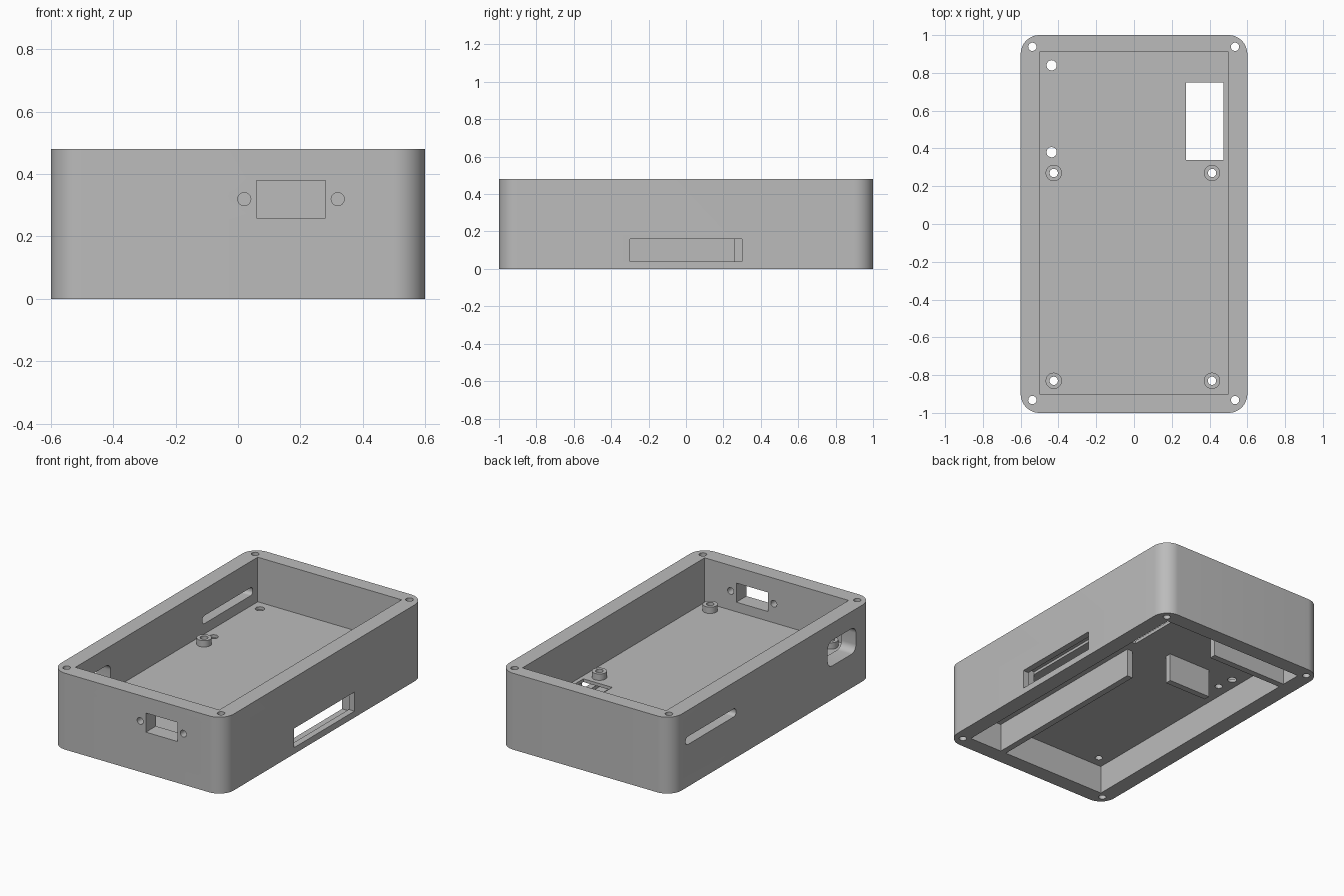
import bpy, bmesh, math

cube = bpy.data.objects.get("Cube")
if cube:
    bpy.data.objects.remove(cube, do_unlink=True)

grey = bpy.data.materials.new("plain_grey")
grey.use_nodes = True
GREY = (0.5, 0.5, 0.5, 1.0)
grey.diffuse_color = GREY
grey.node_tree.nodes["Principled BSDF"].inputs["Base Color"].default_value = GREY


def rect(a0, a1, b0, b1, r=0.0, n=8):
    """Rectangle outline, with rounded corners when r > 0."""
    if r == 0:
        return [(a0, b0), (a1, b0), (a1, b1), (a0, b1)]
    corners = [(a1 - r, b1 - r), (a0 + r, b1 - r), (a0 + r, b0 + r), (a1 - r, b0 + r)]
    return [(ca + r * math.cos((q + i / n) * math.pi / 2),
             cb + r * math.sin((q + i / n) * math.pi / 2))
            for q, (ca, cb) in enumerate(corners) for i in range(n + 1)]


def circle(a, b, r, n=32):
    return [(a + r * math.cos(2 * math.pi * i / n), b + r * math.sin(2 * math.pi * i / n))
            for i in range(n)]


PLACE = {"x": lambda a, b, c: (c, a, b),
         "y": lambda a, b, c: (a, c, b),
         "z": lambda a, b, c: (a, b, c)}


def prism(name, outline, lo, hi, axis="z"):
    """Extrude an outline along an axis from lo to hi."""
    bm = bmesh.new()
    place = PLACE[axis]
    face = bm.faces.new([bm.verts.new(place(a, b, lo)) for a, b in outline])
    ext = bmesh.ops.extrude_face_region(bm, geom=[face])
    verts = [g for g in ext["geom"] if isinstance(g, bmesh.types.BMVert)]
    bmesh.ops.translate(bm, verts=verts, vec=place(0, 0, hi - lo))
    bmesh.ops.recalc_face_normals(bm, faces=bm.faces)
    mesh = bpy.data.meshes.new(name)
    bm.to_mesh(mesh)
    bm.free()
    mesh.materials.append(grey)
    ob = bpy.data.objects.new(name, mesh)
    bpy.context.scene.collection.objects.link(ob)
    return ob


def cut(target, outline, lo, hi, axis="z"):
    """Subtract a prism from the target and discard the cutter."""
    cutter = prism("cutter", outline, lo, hi, axis)
    cutter.hide_render = True
    mod = target.modifiers.new("cut", "BOOLEAN")
    mod.operation, mod.solver, mod.object = "DIFFERENCE", "EXACT", cutter
    bpy.context.view_layer.objects.active = target
    bpy.ops.object.modifier_apply(modifier=mod.name)
    bpy.data.objects.remove(cutter, do_unlink=True)


# Case shell: rounded block, hollow above and below a thin middle floor
shell = prism("case_shell", rect(-0.6, 0.6, -1, 1, 0.1, 12), 0, 0.48)
cut(shell, rect(-0.5, 0.5, -0.9, 0.91), 0.2, 0.6)
cut(shell, rect(-0.5, 0.5, -0.9, 0.905), -0.1, 0.18)

# Screw holes through the four corners
for x in (-0.538, 0.535):
    for y in (-0.932, 0.938):
        cut(shell, circle(x, y, 0.022), -0.1, 0.6)

# Floor openings: cable window, two round holes
cut(shell, rect(0.275, 0.475, 0.34, 0.75), 0.1, 0.3)
for y in (0.38, 0.84):
    cut(shell, circle(-0.436, y, 0.027), 0.1, 0.3)

# Front socket opening with its two screw holes
cut(shell, rect(0.06, 0.28, 0.26, 0.38), -1.1, -0.85, "y")
for x in (0.02, 0.32):
    cut(shell, circle(x, 0.32, 0.021), -1.1, -0.85, "y")

# Left side slot, with a wider pocket on its inner side
cut(shell, rect(-0.3, 0.3, 0.04, 0.16), 0.45, 0.7, "x")
cut(shell, rect(-0.32, 0.32, 0.02, 0.197), 0.499, 0.56, "x")

# Right side: long narrow slot and rounded plug opening
cut(shell, rect(0.36, 0.86, 0.265, 0.315, 0.022), -0.7, -0.45, "x")
cut(shell, rect(-0.83, -0.55, 0.212, 0.372, 0.045), -0.7, -0.45, "x")

# Board standoffs, bored through the floor
parts = [shell]
for side, x in (("right", -0.425), ("left", 0.413)):
    for end, y in (("front", -0.83), ("back", 0.27)):
        cut(shell, circle(x, y, 0.022), 0.1, 0.3)
        post = prism(f"standoff_{end}_{side}", circle(x, y, 0.043), 0.2, 0.24)
        cut(post, circle(x, y, 0.022), 0.1, 0.3)
        parts.append(post)

# Divider walls in the lower compartment
parts += [prism("divider_long", rect(0.23, 0.27, -0.9, 0.26), 0, 0.18),
          prism("divider_middle", rect(-0.26, 0.04, 0.34, 0.38), 0, 0.18),
          prism("divider_back", rect(-0.5, 0.03, 0.735, 0.775), 0, 0.18)]

# Smooth the round walls, keep the edges crisp
bpy.ops.object.select_all(action="DESELECT")
for ob in parts:
    ob.select_set(True)
bpy.context.view_layer.objects.active = shell
bpy.ops.object.shade_smooth_by_angle(angle=math.radians(30))
